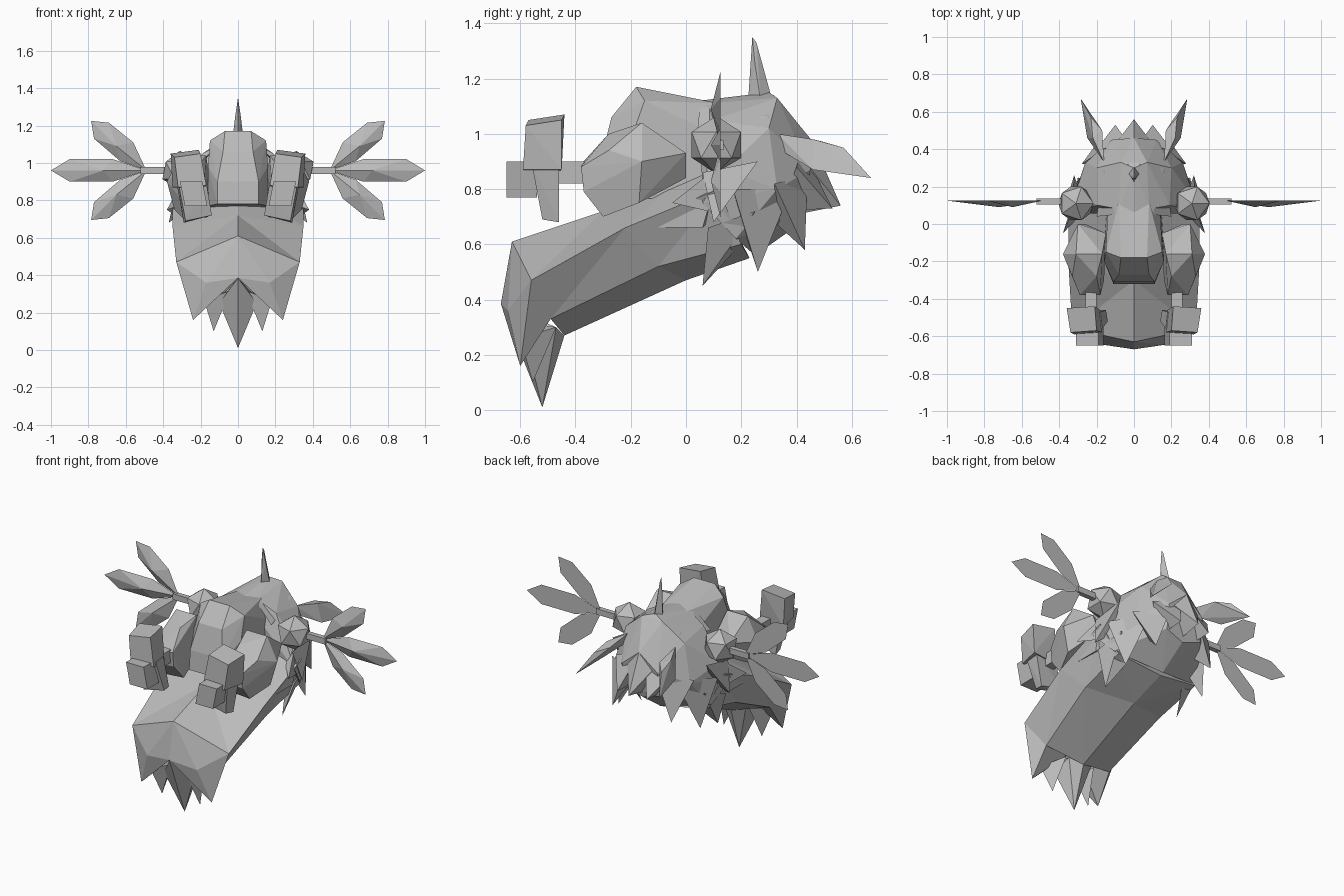
import bpy
import bmesh
from mathutils import Vector, Matrix

cube = bpy.data.objects.get("Cube")
if cube:
    bpy.data.objects.remove(cube, do_unlink=True)

grey = bpy.data.materials.new("plain grey")
grey.use_nodes = True
colour = (0.5, 0.5, 0.5, 1)
grey.diffuse_color = colour
grey.node_tree.nodes["Principled BSDF"].inputs["Base Color"].default_value = colour


def finish(name, bm):
    """Turn a bmesh into a flat shaded grey object."""
    bmesh.ops.recalc_face_normals(bm, faces=bm.faces)
    mesh = bpy.data.meshes.new(name)
    bm.to_mesh(mesh)
    bm.free()
    mesh.materials.append(grey)
    part = bpy.data.objects.new(name, mesh)
    bpy.context.scene.collection.objects.link(part)
    return part


def flip(points):
    return [(-x, y, z) for x, y, z in points]


def hull(name, points):
    """Faceted convex solid around a handful of corner points."""
    bm = bmesh.new()
    for point in points:
        bm.verts.new(point)
    result = bmesh.ops.convex_hull(bm, input=bm.verts)
    loose = {v for v in result["geom_interior"] if isinstance(v, bmesh.types.BMVert)}
    bmesh.ops.delete(bm, geom=list(loose), context="VERTS")
    bmesh.ops.dissolve_limit(bm, angle_limit=0.03, verts=bm.verts, edges=bm.edges)
    return finish(name, bm)


def whole(name, points):
    """Solid straddling the centre line, from its left half."""
    return hull(name, points + flip([p for p in points if p[0] > 0]))


def pair(name, points):
    hull("left_" + name, points)
    hull("right_" + name, flip(points))


def loft(name, rings):
    """Skin between half rings, mirrored over the centre line and capped."""
    bm = bmesh.new()
    loops = []
    for ring in rings:
        full = ring + flip(ring[-2:0:-1])
        loops.append([bm.verts.new(p) for p in full])
    for a, b in zip(loops, loops[1:]):
        for i in range(len(a)):
            j = (i + 1) % len(a)
            bm.faces.new((a[i], a[j], b[j], b[i]))
    bm.faces.new(loops[0])
    bm.faces.new(loops[-1])
    bmesh.ops.triangulate(bm, faces=bm.faces)
    return finish(name, bm)


# Sloping body trunk, each half ring running top, side, low side, bottom
loft("body", [
    [(0, -.63, .61), (.33, -.56, .47), (.23, -.49, .33), (0, -.44, .27)],
    [(0, -.3, .72), (.35, -.22, .66), (.27, -.1, .52), (0, 0, .47)],
    [(0, .05, .9), (.35, .12, .8), (.28, .2, .6), (0, .23, .55)],
])

# Front bib and the ragged tips hanging from it
pair("bib", [(0, -.63, .61), (.33, -.56, .47), (0, -.67, .385),
             (.17, -.645, .36), (.24, -.6, .16), (.23, -.49, .33), (0, -.5, .4)])
whole("centre_tip", [(0, -.67, .385), (.1, -.58, .25), (.08, -.47, .3),
                     (0, -.44, .27), (0, -.52, .01)])
pair("small_tip", [(.04, -.6, .32), (.18, -.6, .26), (.1, -.47, .3), (.13, -.555, .1)])

# Rounded hood at the back
whole("hood", [
    (.08, .08, 1.11), (0, .05, 1.12), (.07, .33, 1.13), (0, .3, 1.15),
    (.19, .1, 1.05), (.2, .3, 1.02), (.32, .14, .87), (.35, .06, .75),
    (.26, .33, .8), (.12, .45, .87), (0, .46, .97), (.12, .43, .72),
    (.3, .18, .62), (0, .42, .68), (0, .25, .56)])

# Mane locks fringing the hood: two base corners, a root, a tip
locks = [
    [(.02, .42, .95), (.2, .4, .88), (.1, .34, .72), (.1, .53, .73)],
    [(.1, .44, .85), (.28, .32, .82), (.16, .32, .68), (.2, .43, .58)],
    [(.2, .38, .8), (.34, .17, .8), (.22, .22, .62), (.28, .26, .5)],
    [(.3, .25, .72), (.33, .08, .66), (.2, .18, .58), (.26, .06, .45)],
    [(.32, .26, .9), (.33, .06, .86), (.28, .15, .75), (.37, .1, .68)],
    [(.3, .14, .9), (.34, .08, .72), (.24, .1, .8), (.38, -.05, .75)],
    [(.34, .1, .8), (.33, .06, .66), (.25, .1, .7), (.33, -.22, .66)],
]
for number, lock in enumerate(locks, 1):
    pair(f"mane_lock_{number}", lock)
whole("rear_lock", [(.1, .43, .9), (0, .46, .97), (0, .36, .7), (0, .56, .74)])
pair("crown_ridge", [(.03, .32, 1.14), (.1, .05, 1.1), (.16, .3, 1.06), (.2, .04, 1.0)])

# Crest horn and swept back ears
whole("horn", [(.03, .27, 1.12), (0, .225, 1.12), (0, .31, 1.13),
               (.015, .25, 1.25), (0, .24, 1.35), (0, .255, 1.33)])
pair("ear", [(.16, .33, 1.0), (.18, .36, .93), (.17, .5, .97), (.25, .46, .87),
             (.22, .46, .98), (.23, .57, .95), (.285, .67, .84)])

# Smooth domed face block sitting inside the hood
whole("face", [
    (.11, -.32, .78), (.11, -.31, .9), (.08, -.27, 1.06), (.07, -.18, 1.17),
    (.15, -.15, 1.12), (.16, -.2, .98), (.16, -.18, .77), (.1, -.1, 1.14),
    (.08, .12, 1.11), (.14, .1, 1.0), (.15, .05, .75)])

# Arms: bulky upper arm, thin wrist, slanted hand with a forward finger block
pair("upper_arm", [
    (.18, -.38, .89), (.29, -.38, .88), (.18, -.37, .8), (.29, -.37, .79),
    (.2, -.28, 1.0), (.17, -.16, 1.04), (.31, -.16, 1.04), (.38, -.16, .9),
    (.34, -.17, .75), (.16, -.3, .71), (.29, -.3, .7), (.33, -.28, .94),
    (.3, 0, .93), (.26, 0, .84), (.15, -.05, .9)])
pair("wrist", [(x, y, z) for x in (.2, .26) for y in (-.5, -.35) for z in (.82, .9)])
pair("hand", [
    (.2, -.57, 1.05), (.34, -.58, 1.03), (.21, -.44, 1.07), (.36, -.45, 1.05),
    (.17, -.58, .88), (.32, -.59, .87), (.18, -.46, .86), (.35, -.45, .87)])
pair("palm", [
    (.17, -.56, .9), (.32, -.56, .9), (.18, -.47, .9), (.33, -.46, .9),
    (.14, -.52, .72), (.28, -.52, .69), (.15, -.46, .72), (.29, -.46, .68)])
pair("finger", [(x + z * .2, y, z) for x in (.01, .13)
                for y in (-.65, -.54) for z in (.77, .9)])

# Side joints: faceted ball, thin rod and a three leaf fan
for side, sign in (("left", 1), ("right", -1)):
    bm = bmesh.new()
    bmesh.ops.create_icosphere(bm, subdivisions=1, radius=.105,
                               matrix=Matrix.Translation((sign * .31, .11, .96)))
    finish(side + "_ball", bm)
pair("rod", [(x, .12 + y, .96 + z) for x in (.36, .52)
             for y in (-.015, .015) for z in (-.018, .018)])


def leaf(name, outline, ridge):
    """Flat backed leaf with a shallow raised ridge in front."""
    pair(name, [(x, .125, .96 + z) for x, z in outline]
         + [(ridge[0], .09, .96 + ridge[1])])


leaf("middle_leaf", [(.49, 0), (.67, .06), (.9, .06), (1, 0),
                     (.9, -.06), (.67, -.06)], (.72, 0))
upper = [(.49, 0), (.56, .15), (.69, .255), (.785, .265), (.77, .17), (.63, .05)]
leaf("upper_leaf", upper, (.65, .13))
leaf("lower_leaf", [(x, -z) for x, z in upper], (.65, -.13))
